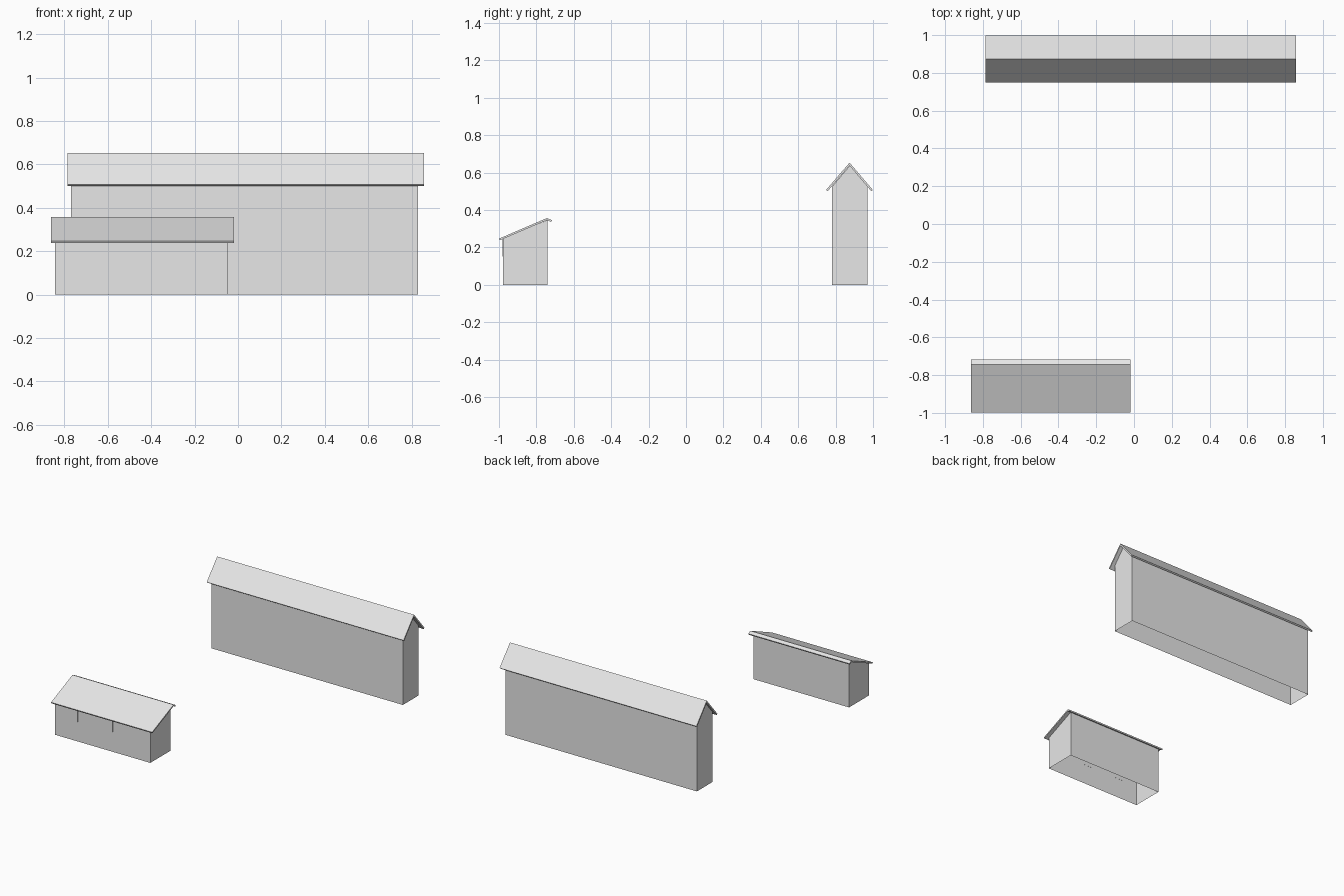
import bpy, bmesh

if "Cube" in bpy.data.objects:
    bpy.data.objects.remove(bpy.data.objects["Cube"])

grey = bpy.data.materials.new("pale_grey")
grey.diffuse_color = (0.8, 0.8, 0.8, 1)
grey.use_nodes = True
grey.node_tree.nodes["Principled BSDF"].inputs["Base Color"].default_value = grey.diffuse_color


def extrude_x(name, profile, x0, x1, open_bottom=False):
    """Extrude a (y, z) profile along x; optionally leave out the floor."""
    bm = bmesh.new()
    a = [bm.verts.new((x0, y, z)) for y, z in profile]
    b = [bm.verts.new((x1, y, z)) for y, z in profile]
    bm.faces.new(a)
    bm.faces.new(b[::-1])
    n = len(profile)
    for i in range(n):
        j = (i + 1) % n
        bm.faces.new((a[j], a[i], b[i], b[j]))
    bmesh.ops.recalc_face_normals(bm, faces=bm.faces[:])
    if open_bottom:
        floor = [f for f in bm.faces if all(v.co.z < 1e-4 for v in f.verts)]
        bmesh.ops.delete(bm, geom=floor, context='FACES_ONLY')
    mesh = bpy.data.meshes.new(name)
    bm.to_mesh(mesh)
    bm.free()
    mesh.materials.append(grey)
    obj = bpy.data.objects.new(name, mesh)
    bpy.context.collection.objects.link(obj)
    return obj


# Long building: gabled walls without a floor, thin folded roof
extrude_x("long_building_walls",
          [(0.781, 0), (0.970, 0), (0.970, 0.525), (0.8755, 0.636), (0.781, 0.525)],
          -0.77, 0.83, True)
extrude_x("long_building_roof",
          [(0.749, 0.507), (0.8745, 0.653), (0.999, 0.507),
           (0.991, 0.500), (0.8745, 0.637), (0.757, 0.500)],
          -0.786, 0.858)

# Small building: lean-to walls without a floor, roof with a short back lip
extrude_x("small_building_walls",
          [(-0.979, 0), (-0.741, 0), (-0.741, 0.346), (-0.979, 0.247)],
          -0.843, -0.047, True)
extrude_x("small_building_roof",
          [(-0.999, 0.247), (-0.743, 0.357), (-0.717, 0.345),
           (-0.721, 0.336), (-0.743, 0.346), (-0.995, 0.238)],
          -0.862, -0.018)

# Windows on the front wall, tucked under the eave
for i, x in enumerate((-0.693, -0.401)):
    extrude_x(f"window_{i + 1}",
              [(-0.982, 0.15), (-0.978, 0.15), (-0.978, 0.246), (-0.982, 0.245)],
              x - 0.042, x + 0.042)
